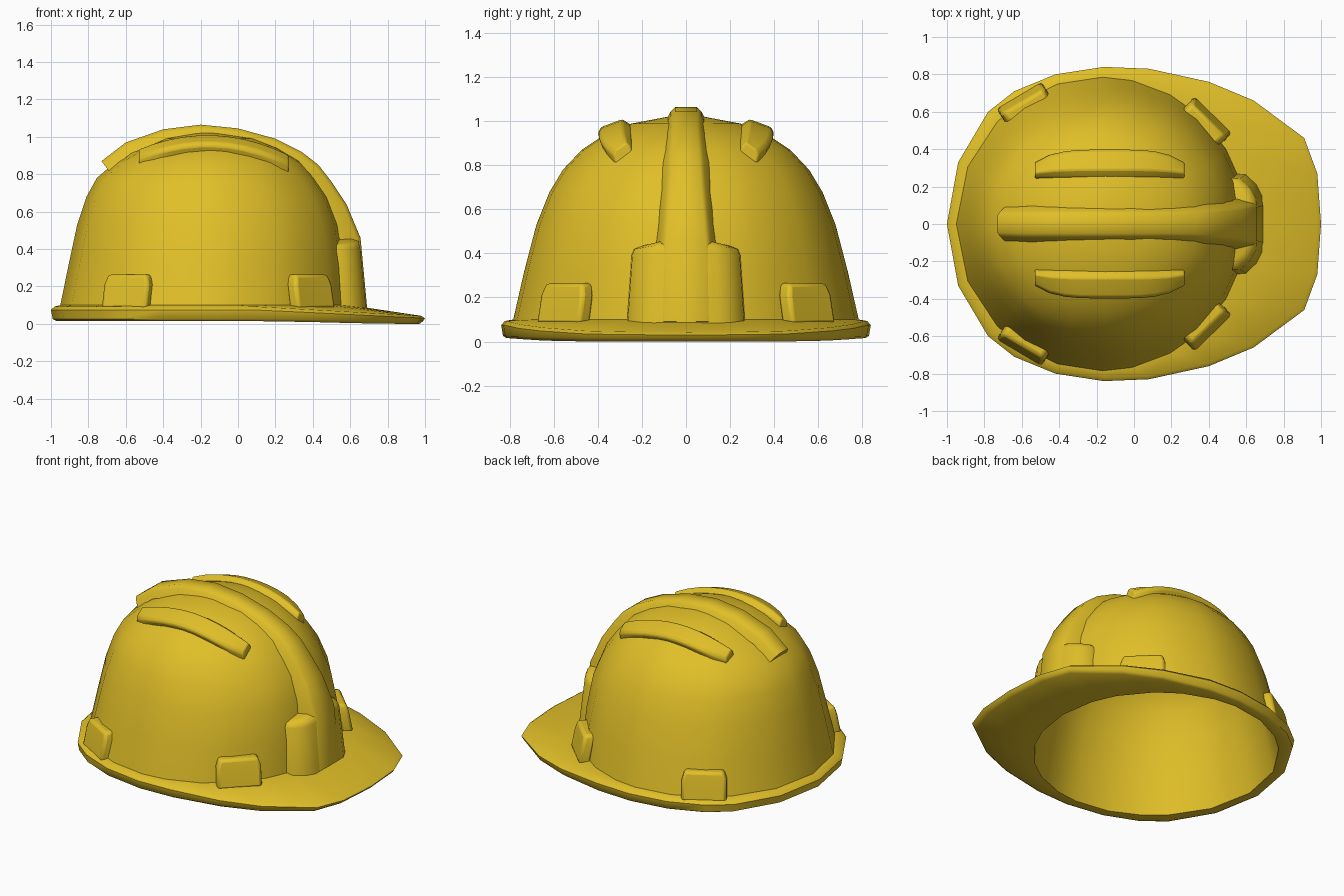
import bpy, bmesh, math
from mathutils import Vector, Matrix

cube = bpy.data.objects.get("Cube")
if cube:
    bpy.data.objects.remove(cube)

yellow = bpy.data.materials.new("safety yellow")
yellow.use_nodes = True
yellow.diffuse_color = (0.75, 0.52, 0.021, 1)
bsdf = yellow.node_tree.nodes["Principled BSDF"]
bsdf.inputs["Base Color"].default_value = (0.75, 0.52, 0.021, 1)
bsdf.inputs["Roughness"].default_value = 0.5


def finish(name, bm, bevel=0.0, angle=50):
    bmesh.ops.recalc_face_normals(bm, faces=bm.faces)
    mesh = bpy.data.meshes.new(name)
    bm.to_mesh(mesh)
    bm.free()
    mesh.materials.append(yellow)
    ob = bpy.data.objects.new(name, mesh)
    bpy.context.collection.objects.link(ob)
    bpy.ops.object.select_all(action="DESELECT")
    ob.select_set(True)
    bpy.context.view_layer.objects.active = ob
    bpy.ops.object.shade_smooth_by_angle(angle=math.radians(angle))
    if bevel:
        mod = ob.modifiers.new("soft edges", "BEVEL")
        mod.width, mod.segments, mod.limit_method = bevel, 2, "ANGLE"
    return ob


def loft(name, loops, **kw):
    """Skin a list of closed loops and cap both ends."""
    bm = bmesh.new()
    rows = [[bm.verts.new(p) for p in loop] for loop in loops]
    n = len(rows[0])
    for a, b in zip(rows, rows[1:]):
        for i in range(n):
            j = (i + 1) % n
            bm.faces.new((a[i], a[j], b[j], b[i]))
    bm.faces.new(rows[0])
    bm.faces.new(rows[-1])
    return finish(name, bm, **kw)


# Brim outline, front to back, mirrored to a full ring
half = [(1, 0), (.98, .27), (.91, .46), (.64, .66), (.4, .76), (.08, .83),
        (-.16, .84), (-.42, .8), (-.64, .71), (-.78, .6), (-.94, .33), (-1, 0)]
outline = half + [(x, -y) for x, y in half[-2:0:-1]]
angles = [math.atan2(y / .84, (x + .17) / (1.17 if x > -.17 else .83))
          for x, y in outline]


def ramp(x, lo, hi):
    return max(0, min(1, (x - lo) / (hi - lo)))


def brim_loop(scale, height):
    return [(x * scale, y * scale, height(x)) for x, y in outline]


def dome_loop(z, back, front, side):
    mid, rx = (front + back) / 2, (front - back) / 2
    return [(mid + rx * math.cos(a), side * math.sin(a), z) for a in angles]


# Shell: inner dome, underside, brim edge and outer dome in one skin
rings = [(.1, -.95, .6, .785), (.32, -.905, .585, .735), (.53, -.86, .55, .68),
         (.68, -.81, .49, .62), (.78, -.755, .42, .56), (.87, -.65, .34, .475),
         (.94, -.52, .22, .37), (.99, -.4, .09, .25), (1.02, -.25, -.09, .09)]
t = .035
inner = [dome_loop(z - t, b + t, f - t, s - t) for z, b, f, s in rings[::-1]]
inner[-1] = dome_loop(.02, -.925, .57, .76)
brim = [brim_loop(.97, lambda x: .015 * (1 - ramp(x, .2, .8))),
        brim_loop(.99, lambda x: .025 - .01 * ramp(x, .2, .9)),
        brim_loop(1, lambda x: .075 - .045 * ramp(x, .1, 1)),
        brim_loop(.98, lambda x: .093 - .05 * ramp(x, .1, 1))]
loft("helmet_shell", inner + brim + [dome_loop(*r) for r in rings])

# Central ridge running over the crown: x, z, half width
path = [(.69, .09, .12), (.655, .46, .11), (.58, .64, .095), (.5, .76, .085),
        (.43, .85, .08), (.34, .92, .075), (.2, .99, .07), (0, 1.045, .07),
        (-.2, 1.065, .07), (-.4, 1.04, .07), (-.6, .97, .07), (-.73, .87, .065)]
loops = []
for i, (x, z, w) in enumerate(path):
    a, b = path[max(i - 1, 0)], path[min(i + 1, len(path) - 1)]
    normal = Vector((b[1] - a[1], 0, a[0] - b[0])).normalized()
    depth = .065 + .045 * ramp(z, .8, .5)
    section = [(w + .025, -depth), (w, -.02), (w - .02, 0)]
    section += [(-y, d) for y, d in section[::-1]]
    loops.append([Vector((x, y, z)) + normal * d for y, d in section])
loft("crown_ridge", loops)

# Raised front panel under the ridge
plan = [(.535, .27), (.6, .265), (.655, .21), (.685, .15), (.69, 0)]
plan += [(x, -y) for x, y in plan[-2::-1]]
loft("front_panel", [[(x - dx, y * s, z - drop * abs(y)) for x, y in plan]
                     for z, dx, s, drop in ((.08, 0, 1, 0), (.42, .032, .92, .1),
                                            (.46, .042, .88, .15),
                                            (.485, .08, .78, .2))])

# Side ribs either side of the ridge
section = [(.24, .95), (.25, .985), (.29, 1.01), (.385, .975), (.4, .95), (.37, .89)]
for side, label in ((1, "left"), (-1, "right")):
    loops = []
    for k in range(-5, 6):
        u = k / 5
        loops.append([(-.13 + .4 * u, side * (y - .07 * u ** 4 * ramp(y, .25, .4)),
                       z - .09 * u * u - .015 * u) for y, z in section])
    loft(label + "_rib", loops, bevel=.008)

# Accessory lugs around the base: outer face centre and outward direction
lugs = {"front": ((.425, .585), (.7, .71)), "rear": ((-.615, .69), (-.51, .86))}
for end, ((cx, cy), (nx, ny)) in lugs.items():
    for side, label in ((1, "left"), (-1, "right")):
        out = Vector((nx, ny * side, 0))
        along = Vector((-out.y, out.x, 0))
        base = Vector((cx, cy * side, 0))
        loops = []
        for z, lean, width in ((.08, 0, .14), (.21, .025, .138), (.265, .04, .12)):
            p = base - out * lean + Vector((0, 0, z))
            loops.append([p - along * width, p + along * width,
                          p + along * width - out * .075,
                          p - along * width - out * .075])
        loft(f"{end}_{label}_lug", loops, bevel=.018)
